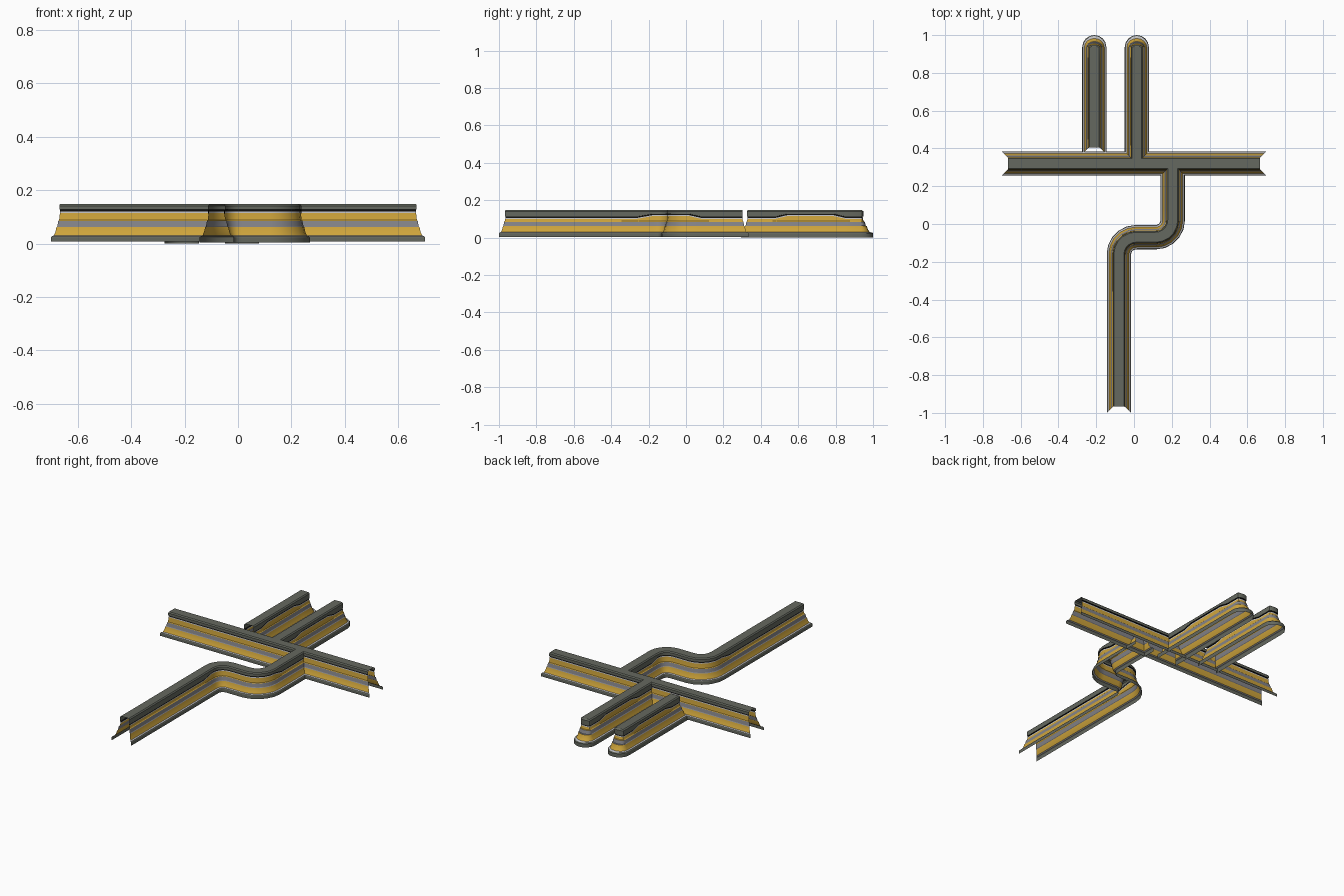
import bpy, bmesh, math
from mathutils import Vector

cube = bpy.data.objects.get("Cube")
if cube:
    bpy.data.objects.remove(cube)


def material(name, rgb):
    m = bpy.data.materials.new(name)
    m.use_nodes = True
    m.diffuse_color = (*rgb, 1)
    m.node_tree.nodes["Principled BSDF"].inputs["Base Color"].default_value = (*rgb, 1)
    return m


MATS = [material("dark_olive_grey", (0.13, 0.14, 0.115)),
        material("pale_grey", (0.55, 0.55, 0.57)),
        material("mustard_yellow", (0.63, 0.38, 0.045)),
        material("mid_grey", (0.23, 0.23, 0.25)),
        material("black", (0.006, 0.006, 0.006))]
OLIVE, PALE, YELLOW, GREY, BLACK = range(5)

BASE = 0.064
# Half profile from floor to crown: half width, height, colour of band above, follows cap drop
PROFILE = [(BASE, 0.0, OLIVE, 0), (BASE, 0.022, OLIVE, 0), (0.061, 0.027, PALE, 0),
           (0.053, 0.030, YELLOW, 0), (0.047, 0.043, YELLOW, 0), (0.043, 0.061, GREY, 0),
           (0.040, 0.064, GREY, 0), (0.036, 0.085, YELLOW, 0), (0.033, 0.088, YELLOW, 0),
           (0.030, 0.115, PALE, 1), (0.030, 0.120, BLACK, 1), (0.028, 0.126, BLACK, 1),
           (0.032, 0.127, OLIVE, 1), (0.032, 0.141, OLIVE, 0), (0.026, 0.147, OLIVE, 0),
           (0.0, 0.147, OLIVE, 0)]


def build_wall(name, path, floor, drops, round_end=False):
    """Sweep the half profile up one side of a path and back down the other."""
    pts = [Vector(p) for p in path]
    last = len(pts) - 1
    tangents = [(b - a).normalized() for a, b in zip(pts, pts[1:])]
    bm = bmesh.new()

    def ring(i, side):
        before, after = tangents[max(i - 1, 0)], tangents[min(i, last - 1)]
        t = (before + after).normalized()
        normal = Vector((t.y, -t.x)) * side / t.dot(after)
        row = []
        for w, z, _, follows in PROFILE:
            p = pts[i] + normal * w
            inset = BASE - max(w, 0.03)          # open ends lean inwards
            if i == 0:
                p += t * inset
            elif i == last and not round_end:
                p -= t * inset
            row.append(bm.verts.new((*p, max(z, floor) - drops[i] * follows)))
        return row

    def arc_ring(angle):
        t = tangents[-1]
        n = Vector((t.y, -t.x))
        row = []
        for w, z, _, follows in PROFILE:
            reach = max(0, BASE - (BASE - w) * 1.6)
            p = pts[-1] + n * w * math.cos(angle) + t * reach * math.sin(angle)
            row.append(bm.verts.new((*p, max(z, floor) - drops[-1] * follows)))
        return row

    right = [ring(i, 1) for i in range(last + 1)]
    left = [ring(i, -1) for i in range(last, -1, -1)]
    if round_end:
        strips = [right + [arc_ring(math.pi * k / 8) for k in range(1, 8)] + left]
    else:
        strips = [right, left]
    for strip in strips:
        for a, b in zip(strip, strip[1:]):
            for j in range(len(PROFILE) - 1):
                f = bm.faces.new((a[j], b[j], b[j + 1], a[j + 1]))
                f.material_index = PROFILE[j][2]
    bmesh.ops.remove_doubles(bm, verts=bm.verts, dist=0.0001)
    mesh = bpy.data.meshes.new(name)
    bm.to_mesh(mesh)
    bm.free()
    for m in MATS:
        mesh.materials.append(m)
    obj = bpy.data.objects.new(name, mesh)
    bpy.context.collection.objects.link(obj)
    bpy.ops.object.select_all(action='DESELECT')
    obj.select_set(True)
    bpy.context.view_layer.objects.active = obj
    bpy.ops.object.shade_smooth_by_angle(angle=math.radians(30))


def arc(cx, cy, r, start, end, steps=5):
    angles = [math.radians(start + (end - start) * k / steps) for k in range(steps + 1)]
    return [(cx + r * math.cos(a), cy + r * math.sin(a)) for a in angles]


LOW = 0.014

# Long cross wall
build_wall("cross_wall", [(-0.70, 0.32), (0.70, 0.32)], 0.007, [0, 0])

# Winding wall with an S bend
bend = arc(0.115, 0.02, 0.09, 0, -90) + arc(0.01, -0.16, 0.09, 90, 180)
winding = [(0.205, 0.335), (0.205, 0.08)] + bend + [(-0.08, -0.18), (-0.08, -0.26), (-0.08, -1.0)]
build_wall("winding_wall", winding, 0.004, [LOW, LOW] + [0] * (len(bend) + 1) + [LOW, LOW])

# Two parallel walls with rounded ends
for name, x, start in (("left_spur_wall", 0.015, 0.295), ("right_spur_wall", -0.21, 0.37)):
    ys = [start, 0.48, 0.54, 0.79, 0.85, 1 - BASE]
    build_wall(name, [(x, y) for y in ys], 0.0, [LOW, LOW, 0, 0, LOW, LOW], round_end=True)
